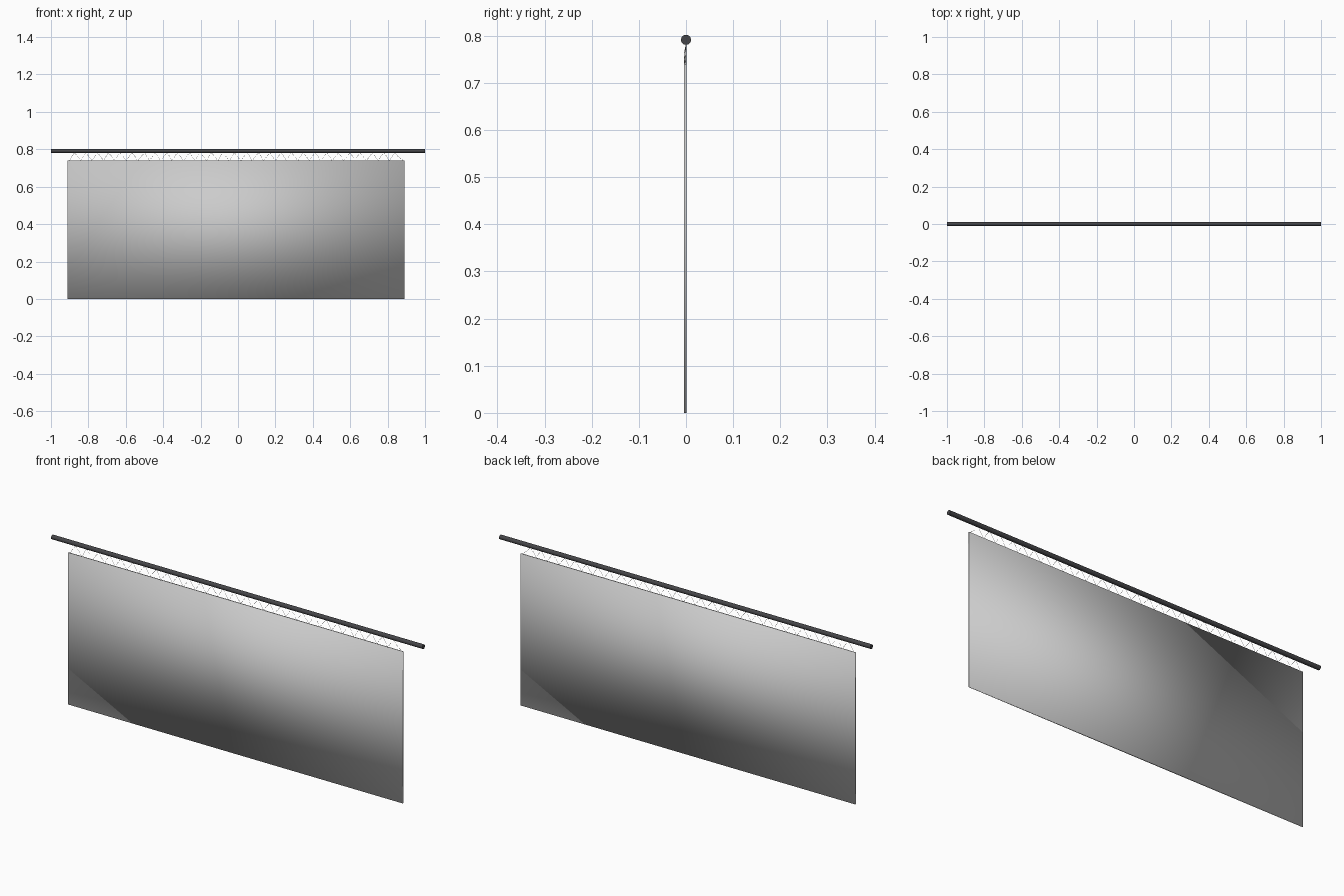
import bpy, bmesh, math, random
from mathutils import Vector

if "Cube" in bpy.data.objects:
    bpy.data.objects.remove(bpy.data.objects["Cube"])

random.seed(4)
ROD_Z, ROD_R = 0.791, 0.0106
LEFT, RIGHT, TOP = -0.912, 0.89, 0.739
PANEL_Y, PANEL_T = -0.0015, 0.005


def cord(name, points, radius):
    """Thin round cord following a list of points."""
    cu = bpy.data.curves.new(name, 'CURVE')
    cu.dimensions = '3D'
    cu.bevel_depth = radius
    cu.bevel_resolution = 0
    cu.use_fill_caps = True
    sp = cu.splines.new('POLY')
    sp.points.add(len(points) - 1)
    for p, co in zip(sp.points, points):
        p.co = (*co, 1)
    ob = bpy.data.objects.new(name, cu)
    bpy.context.collection.objects.link(ob)
    return ob


# horizontal rod
bpy.ops.mesh.primitive_cylinder_add(vertices=24, radius=ROD_R, depth=2,
                                    location=(0, 0, ROD_Z),
                                    rotation=(0, math.pi / 2, 0))
rod = bpy.context.object
rod.name = "hanging_rod"
bpy.ops.object.shade_smooth_by_angle(angle=math.radians(40))
mat = bpy.data.materials.new("dark_rod")
mat.diffuse_color = (0.06, 0.06, 0.065, 1)
mat.use_nodes = True
mat.node_tree.nodes["Principled BSDF"].inputs["Base Color"].default_value = mat.diffuse_color
rod.data.materials.append(mat)

# hanging panel, smooth shaded across its edges for a soft cloth look
bpy.ops.mesh.primitive_cube_add(size=1, location=((LEFT + RIGHT) / 2, PANEL_Y, TOP / 2))
panel = bpy.context.object
panel.name = "hanging_panel"
panel.scale = (RIGHT - LEFT, PANEL_T, TOP)
bpy.ops.object.transform_apply(location=False, rotation=False, scale=True)
bpy.ops.object.shade_smooth()

# zigzag lacing: legs alternate between the front and back of the panel
COUNT = 29
step = (RIGHT - LEFT - 0.03) / COUNT
path = []
for i in range(COUNT):
    x = LEFT + 0.01 + i * step
    peak = x + step * (0.5 + random.uniform(-0.1, 0.1))
    side = PANEL_Y + (0.002 if i % 2 else -0.002)
    path += [Vector((x, side, TOP - 0.001)),
             Vector(((x + peak) / 2, side, 0.762)),
             Vector((peak, 0, ROD_Z - ROD_R + 0.001)),
             Vector(((x + step + peak) / 2, PANEL_Y, 0.762))]
path.append(Vector((RIGHT - 0.005, PANEL_Y, TOP - 0.001)))
cord("lacing_cord", path, 0.0006)
